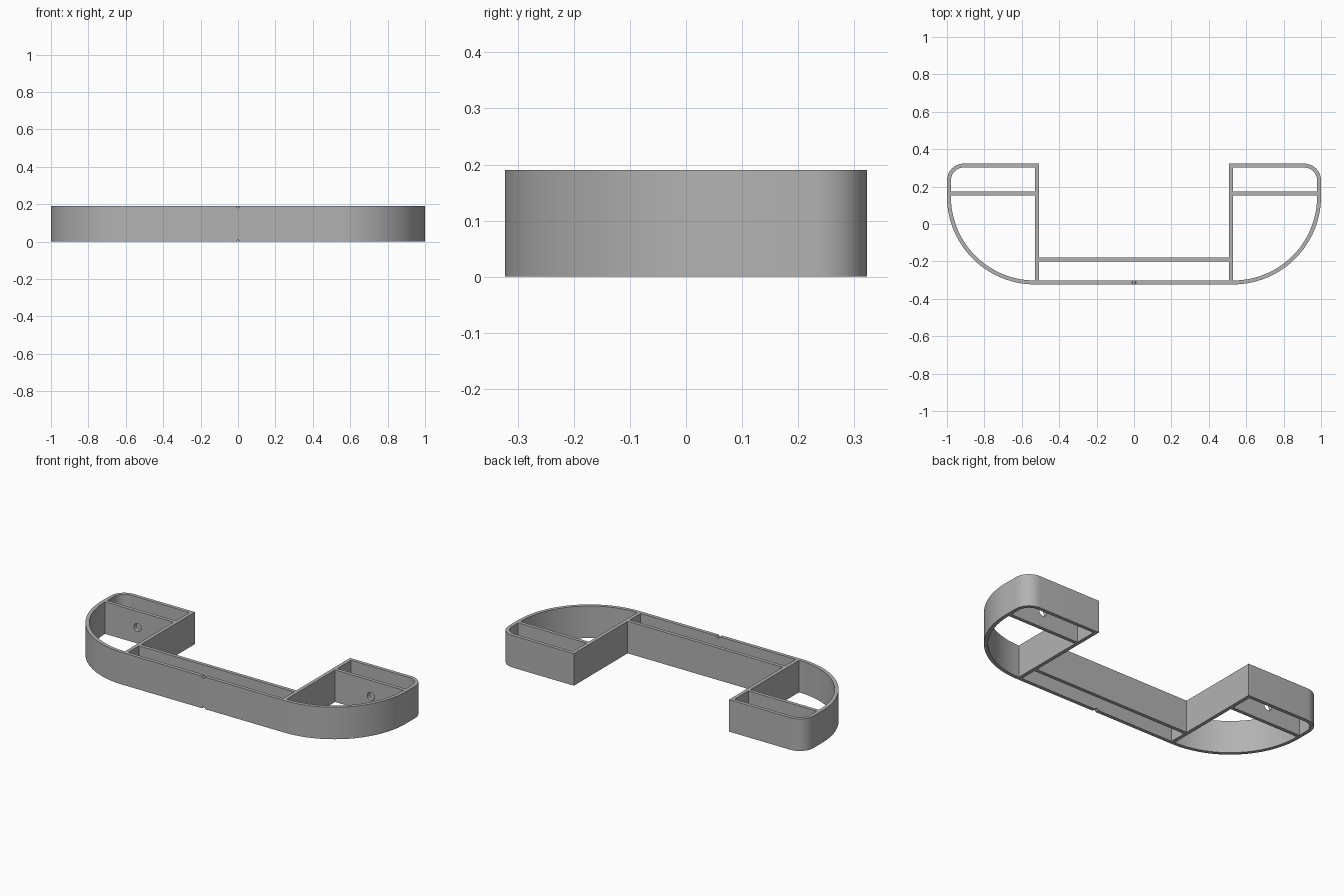
import bpy, bmesh
from math import pi, cos, sin
from mathutils import Matrix

if "Cube" in bpy.data.objects:
    bpy.data.objects.remove(bpy.data.objects["Cube"])

HEIGHT, WALL = 0.19, 0.021
X, Y = 1.0, 0.323        # outer half sizes
LEG = 0.53               # outer side of the leg walls
BIG, SMALL = 0.47, 0.09  # corner radii
SHELF = 0.163            # cross wall centre in each wing
SLOT = -0.18             # back of the middle section

grey = bpy.data.materials.new("plain grey")
grey.use_nodes = True
colour = (0.45, 0.45, 0.45, 1)
grey.diffuse_color = colour
grey.node_tree.nodes["Principled BSDF"].inputs["Base Color"].default_value = colour


def arc(cx, cy, r, a0, a1, n):
    """Points on an arc, angles in quarter turns."""
    return [(cx + r * cos(a * pi / 2), cy + r * sin(a * pi / 2))
            for a in (a0 + (a1 - a0) * i / n for i in range(n + 1))]


def flip(points):
    return [(-x, y) for x, y in reversed(points)]


def wing_edge(inset):
    """Big front curve and small back corner, front to back."""
    front = arc(LEG, BIG - Y, BIG - inset, -1, 0, 28)
    back = arc(X - SMALL, Y - SMALL, SMALL - inset, 0, 1, 10)
    return front, back


# Outline of the frame and the pockets that pass through it
front, back = wing_edge(0)
inner = LEG - WALL
half = front + back + [(inner, Y), (inner, SLOT)]
outline = half + flip(half)

front, back = wing_edge(WALL)
low, high = SHELF - WALL / 2, SHELF + WALL / 2
big_pocket = front + [(X - WALL, low), (LEG, low)]
small_pocket = [(LEG, high), (X - WALL, high)] + back + [(LEG, Y - WALL)]
s0, s1 = WALL - Y, SLOT - WALL
slot = [(-inner, s0), (inner, s0), (inner, s1), (-inner, s1)]
loops = [outline, big_pocket, small_pocket, flip(big_pocket), flip(small_pocket), slot]

bm = bmesh.new()
for loop in loops:
    verts = [bm.verts.new((x, y, 0)) for x, y in loop]
    for a, b in zip(verts, verts[1:] + verts[:1]):
        bm.edges.new((a, b))
bmesh.ops.remove_doubles(bm, verts=bm.verts[:], dist=0.0005)
bmesh.ops.triangle_fill(bm, use_beauty=True, edges=bm.edges[:], normal=(0, 0, 1))
top = bmesh.ops.extrude_face_region(bm, geom=bm.faces[:])["geom"]
bmesh.ops.translate(bm, vec=(0, 0, HEIGHT),
                    verts=[g for g in top if isinstance(g, bmesh.types.BMVert)])
bmesh.ops.recalc_face_normals(bm, faces=bm.faces[:])
mesh = bpy.data.meshes.new("shelf_frame")
bm.to_mesh(mesh)
bm.free()
mesh.materials.append(grey)
frame = bpy.data.objects.new("shelf_frame", mesh)
bpy.context.collection.objects.link(frame)

# Cutters: round holes in the cross walls, centre marks on the front wall
bm = bmesh.new()


def rod(x, y, z, r, sides):
    place = Matrix.Translation((x, y, z)) @ Matrix.Rotation(pi / 2, 4, "X")
    bmesh.ops.create_cone(bm, cap_ends=True, segments=sides, radius1=r, radius2=r,
                          depth=0.06, matrix=place)


for side in (-1, 1):
    rod(side * 0.765, SHELF, HEIGHT / 2, 0.024, 24)
for z in (0, HEIGHT):
    rod(0, -Y, z, 0.01, 12)
mesh = bpy.data.meshes.new("hole_cutters")
bm.to_mesh(mesh)
bm.free()
mesh.materials.append(grey)
cutter = bpy.data.objects.new("hole_cutters", mesh)
bpy.context.collection.objects.link(cutter)
cutter.hide_render = True

cut = frame.modifiers.new("holes", "BOOLEAN")
cut.operation, cut.solver, cut.object = "DIFFERENCE", "EXACT", cutter
bpy.ops.object.select_all(action="DESELECT")
bpy.context.view_layer.objects.active = frame
frame.select_set(True)
bpy.ops.object.modifier_apply(modifier=cut.name)
bpy.data.objects.remove(cutter)
bpy.ops.object.shade_smooth_by_angle(angle=pi / 6)
